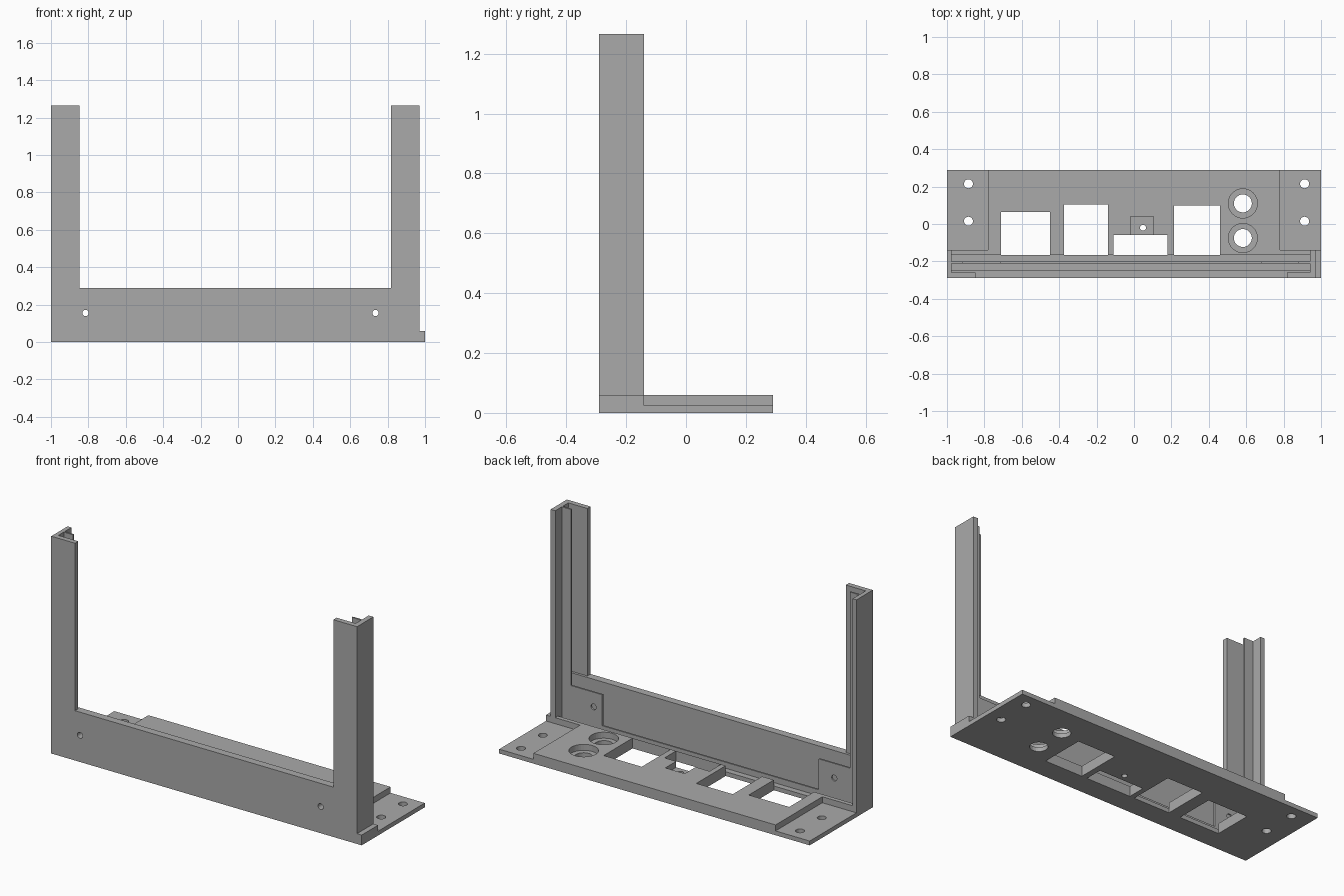
import bpy, bmesh
from mathutils import Matrix, Vector

cube = bpy.data.objects.get("Cube")
if cube:
    bpy.data.objects.remove(cube, do_unlink=True)

GREY = (0.40, 0.40, 0.40, 1.0)
grey = bpy.data.materials.new("plain grey")
grey.use_nodes = True
grey.diffuse_color = GREY
grey.node_tree.nodes["Principled BSDF"].inputs["Base Color"].default_value = GREY


def finish(name, bm):
    mesh = bpy.data.meshes.new(name)
    bmesh.ops.recalc_face_normals(bm, faces=bm.faces)
    bm.to_mesh(mesh)
    bm.free()
    mesh.materials.append(grey)
    obj = bpy.data.objects.new(name, mesh)
    bpy.context.scene.collection.objects.link(obj)
    return obj


def box(name, x, y, z):
    bm = bmesh.new()
    size = Vector((x[1] - x[0], y[1] - y[0], z[1] - z[0]))
    mid = Vector((sum(x), sum(y), sum(z))) / 2
    bmesh.ops.create_cube(bm, size=1, matrix=Matrix.Translation(mid) @ Matrix.Diagonal(size).to_4x4())
    return finish(name, bm)


def rod(name, centre, radius, length, axis="Z"):
    bm = bmesh.new()
    turn = Matrix.Rotation(1.5707963, 4, "X") if axis == "Y" else Matrix()
    bmesh.ops.create_cone(bm, cap_ends=True, segments=32, radius1=radius, radius2=radius,
                          depth=length, matrix=Matrix.Translation(centre) @ turn)
    return finish(name, bm)


def combine(obj, tool, operation="DIFFERENCE"):
    """Apply a boolean to obj and discard the tool."""
    tool.hide_render = True
    mod = obj.modifiers.new("combine", "BOOLEAN")
    mod.operation, mod.object, mod.solver = operation, tool, "EXACT"
    bpy.context.view_layer.update()
    deps = bpy.context.evaluated_depsgraph_get()
    mesh = bpy.data.meshes.new_from_object(obj.evaluated_get(deps))
    obj.modifiers.clear()
    obj.data = mesh
    bpy.data.objects.remove(tool, do_unlink=True)


THIN, THICK, WALL_TOP, TOP = 0.025, 0.06, 0.29, 1.265
LEFT, RIGHT = -0.975, 0.94      # inner faces of the side walls
OVER = (THIN, 0.2)              # height range of shallow cuts
THROUGH = (-0.1, 0.2)

# Base plate with thin mounting ends
base = box("base_plate", (-1, 1), (-0.29, 0.29), (0, THICK))
for side in ((-1.1, -0.78), (0.78, 1.1)):
    combine(base, box("end_cut", side, (-0.14, 0.4), OVER))

# Two panel grooves
for y in ((-0.2, -0.165), (-0.245, -0.21)):
    combine(base, box("groove_cut", (LEFT, RIGHT), y, OVER))

# Rectangular openings: left, right, back edge
for x0, x1, back in ((-0.71, -0.45, 0.065), (-0.375, -0.14, 0.105),
                     (-0.11, 0.18, -0.06), (0.215, 0.46, 0.10)):
    combine(base, box("opening_cut", (x0, x1), (-0.165, back), THROUGH))

# Small recess with a screw hole
combine(base, box("recess_cut", (-0.02, 0.105), (-0.1, 0.04), OVER))
combine(base, rod("screw_cut", (0.048, -0.02, 0), 0.016, 0.3))

# Counterbored round holes
for y in (0.11, -0.075):
    combine(base, rod("counterbore_cut", (0.582, y, THIN + 0.1), 0.078, 0.2))
    combine(base, rod("bore_cut", (0.582, y, 0), 0.048, 0.3))

# Mounting holes in the ends
for x in (-0.885, 0.912):
    for y in (0.215, 0.015):
        combine(base, rod("mount_cut", (x, y, 0), 0.024, 0.3))

# Front wall
frame = box("upright_frame", (-1, 0.97), (-0.29, -0.245), (THICK, WALL_TOP))


# Corner posts: side wall, front flange, inner rib and screw tab
def post(outer, inner, s):
    def add(x0, x1, y, z):
        combine(frame, box("post_piece", sorted((x0, x1)), y, z), "UNION")
    add(outer, inner, (-0.29, -0.14), (THICK, TOP))
    add(outer, outer + s * 0.153, (-0.29, -0.26), (THICK, TOP))
    add(inner - s * 0.01, inner + s * 0.06, (-0.21, -0.2), (THICK, TOP))
    add(inner - s * 0.01, inner + s * 0.26, (-0.21, -0.2), (THICK, 0.24))


post(-1, LEFT, 1)
post(0.97, RIGHT, -1)

# Screw holes through wall and tabs
for x in (-0.815, 0.735):
    combine(frame, rod("wall_hole_cut", (x, -0.25, 0.155), 0.017, 0.3, "Y"))
